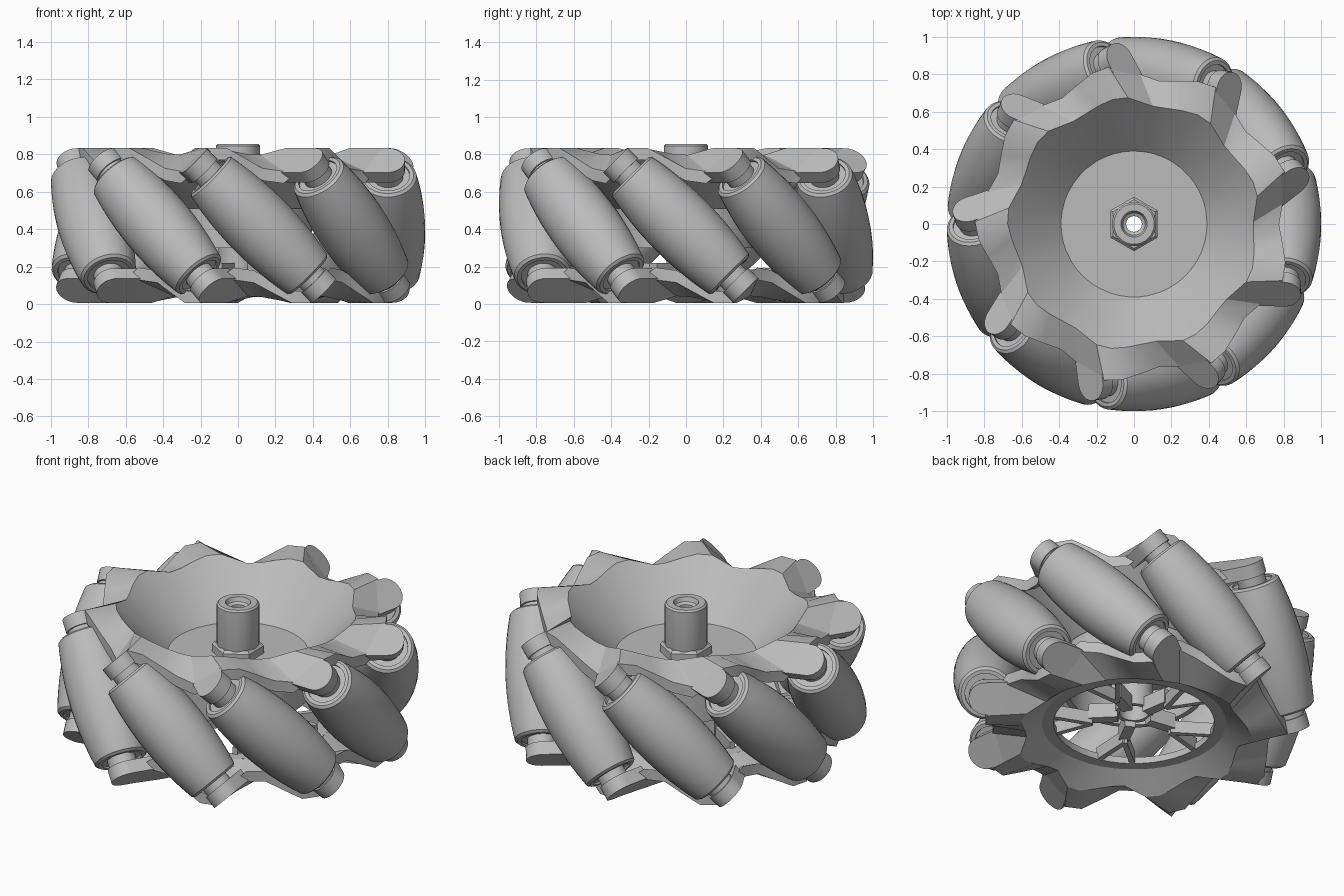
import bpy, bmesh
from math import sin, cos, asin, atan, sqrt, pi, radians
from mathutils import Matrix, Vector

if "Cube" in bpy.data.objects:
    bpy.data.objects.remove(bpy.data.objects["Cube"])

COUNT = 9            # rollers around the wheel
MID = 0.42           # height of the wheel's middle plane
AXLE_R = 0.812       # distance of roller axes from the centre
FIRST = radians(-2)  # angle of the first roller
STEP = 2 * pi / COUNT

grey = bpy.data.materials.new("plain grey")
grey.use_nodes = True
tone = (0.5, 0.5, 0.5, 1)
grey.diffuse_color = tone
grey.node_tree.nodes["Principled BSDF"].inputs["Base Color"].default_value = tone


def finish(name, bm, angle=30):
    bmesh.ops.remove_doubles(bm, verts=bm.verts, dist=1e-5)
    bmesh.ops.recalc_face_normals(bm, faces=bm.faces)
    mesh = bpy.data.meshes.new(name)
    bm.to_mesh(mesh)
    bm.free()
    mesh.materials.append(grey)
    obj = bpy.data.objects.new(name, mesh)
    bpy.context.collection.objects.link(obj)
    bpy.ops.object.select_all(action='DESELECT')
    obj.select_set(True)
    bpy.context.view_layer.objects.active = obj
    bpy.ops.object.shade_smooth_by_angle(angle=radians(angle))
    return obj


def skin(bm, rings, closed_section=True):
    """Join a closed series of cross-sections with quads."""
    rows = [[bm.verts.new(p) for p in ring] for ring in rings]
    n = len(rows[0])
    for i, row in enumerate(rows):
        nxt = rows[(i + 1) % len(rows)]
        for j in range(n if closed_section else n - 1):
            k = (j + 1) % n
            bm.faces.new((row[j], row[k], nxt[k], nxt[j]))


def lathe(name, profile, sides=36, closed=True):
    bm = bmesh.new()
    rings = []
    for i in range(sides):
        a = 2 * pi * i / sides
        rings.append([(r * cos(a), r * sin(a), z) for r, z in profile])
    skin(bm, rings, closed)
    return finish(name, bm)


def prism(name, outline, z0, z1):
    bm = bmesh.new()
    face = bm.faces.new([bm.verts.new((x, y, z0)) for x, y in outline])
    out = bmesh.ops.extrude_face_region(bm, geom=[face])
    tops = [v for v in out["geom"] if isinstance(v, bmesh.types.BMVert)]
    bmesh.ops.translate(bm, verts=tops, vec=(0, 0, z1 - z0))
    return finish(name, bm)


def roller_frame(k):
    """Local x points outward, local z runs along the tilted roller axis."""
    a = FIRST + k * STEP
    out = Vector((cos(a), sin(a), 0))
    axis = Vector((-sin(a), cos(a), -1)).normalized()
    m = Matrix((out, axis.cross(out), axis)).transposed().to_4x4()
    m.translation = out * AXLE_R + Vector((0, 0, MID))
    return m


def around(obj, name):
    """Place linked copies of a part on every roller axis."""
    for k in range(COUNT):
        copy = obj if k == 0 else bpy.data.objects.new(name, obj.data)
        if k:
            bpy.context.collection.objects.link(copy)
        copy.matrix_world = roller_frame(k)


# Barrel rollers whose bulge follows the round outside of the wheel
body = []
for i in range(-8, 9):
    s = 0.335 * i / 8
    reach = sqrt(AXLE_R ** 2 + s * s / 2)
    lean = sin(atan(s / (sqrt(2) * AXLE_R))) / sqrt(2)
    body.append(((1 - reach) * sqrt(1 - lean ** 2), s + (1 - reach) * lean))
end_r, end_s = body[-1]
cap = [(end_r - 0.015, end_s + 0.012), (0.115, end_s + 0.012), (0.115, end_s)]
cap += [(0.08, end_s), (0.08, 0.43), (0, 0.43)]
profile = [(r, -s) for r, s in reversed(cap)] + body + cap
around(lathe("roller", profile, 32, False), "roller")

# Rounded brackets that hold both ends of each roller
lobe_r = 0.092
lobe = [(lobe_r * cos(t * pi / 12), lobe_r * sin(t * pi / 12)) for t in range(-6, 7)]
lobe += [(-0.14, lobe_r), (-0.14, -lobe_r)]
around(prism("top_bracket", lobe, -0.492, -0.415), "top_bracket")
around(prism("bottom_bracket", lobe, 0.415, 0.492), "bottom_bracket")

# Sawtooth rims: angle past the bracket, height above the middle, outer radius
TEETH = [(-6, 0.29, 0.80), (4, 0.415, 0.85), (11, 0.415, 0.835), (19, 0.36, 0.80),
         (27, 0.305, 0.775)]


def rim(name, side, floor_r, floor_h, slope, thick):
    """The inner lip stays high while the outer edge drops between brackets."""
    bm = bmesh.new()
    rings = []
    for k in range(COUNT):
        for u, h, outer in TEETH:
            lip = 0.415 - (0.415 - h) * 0.3
            inner = floor_r + (lip - floor_h) * slope
            section = [(floor_r, floor_h), (inner, lip), (outer, h), (outer, h - thick),
                       (inner + 0.03, lip - thick), (floor_r + 0.01, floor_h - 0.04)]
            ring = []
            for r, z in section:
                turn = radians(u) - asin(0.33 / max(r, 0.64))
                a = FIRST + k * STEP + side * turn
                ring.append((r * cos(a), r * sin(a), MID + side * z))
            rings.append(ring)
    if side < 0:
        # Keep neighbouring sections in angular order
        n = len(TEETH)
        rings = [r for k in range(COUNT) for r in reversed(rings[k * n:k * n + n])]
    skin(bm, rings)
    return finish(name, bm, 25)


rim("top_rim_and_bowl", 1, 0.39, 0.13, 1.0, 0.065)
rim("bottom_rim", -1, 0.51, 0.32, 1.5, 0.065)

# Bowl floor with the drum wall below it, and the ring around the spokes
lathe("bowl_floor", [(0.06, 0.55), (0.392, 0.55), (0.392, 0.3), (0.362, 0.3),
                     (0.362, 0.51), (0.06, 0.51)], 45)
lathe("spoke_ring", [(0.445, 0.1), (0.52, 0.1), (0.52, 0.14), (0.445, 0.14)], 45)

# Hub tube with its bore, and the hexagonal nut
lathe("hub", [(0.08, 0.165), (0.105, 0.165), (0.105, 0.5), (0.118, 0.56), (0.118, 0.845),
              (0.108, 0.855), (0.07, 0.855), (0.06, 0.83), (0.042, 0.82), (0.042, 0.3),
              (0.08, 0.3)], 32)
nut = lathe("hub_nut", [(0.1, 0.54), (0.145, 0.54), (0.145, 0.595), (0.13, 0.61),
                        (0.1, 0.61)], 6)
nut.rotation_euler.z = pi / 6


# Forked spokes on the underside
def bar(name, start, end, width, z0, z1):
    side = (end - start).normalized().orthogonal() * width / 2
    corners = [start + side, end + side, end - side, start - side]
    return prism(name, [tuple(c) for c in corners], z0, z1)


def polar(r, a):
    return Vector((r * cos(a), r * sin(a)))


for i in range(5):
    a = radians(-45 + 72 * i)
    bar("spoke_stem", polar(0.09, a), polar(0.25, a), 0.06, 0.13, 0.22)
    for fork in (-1, 1):
        bar("spoke_fork", polar(0.235, a), polar(0.46, a + fork * radians(12)),
            0.03, 0.105, 0.18)
